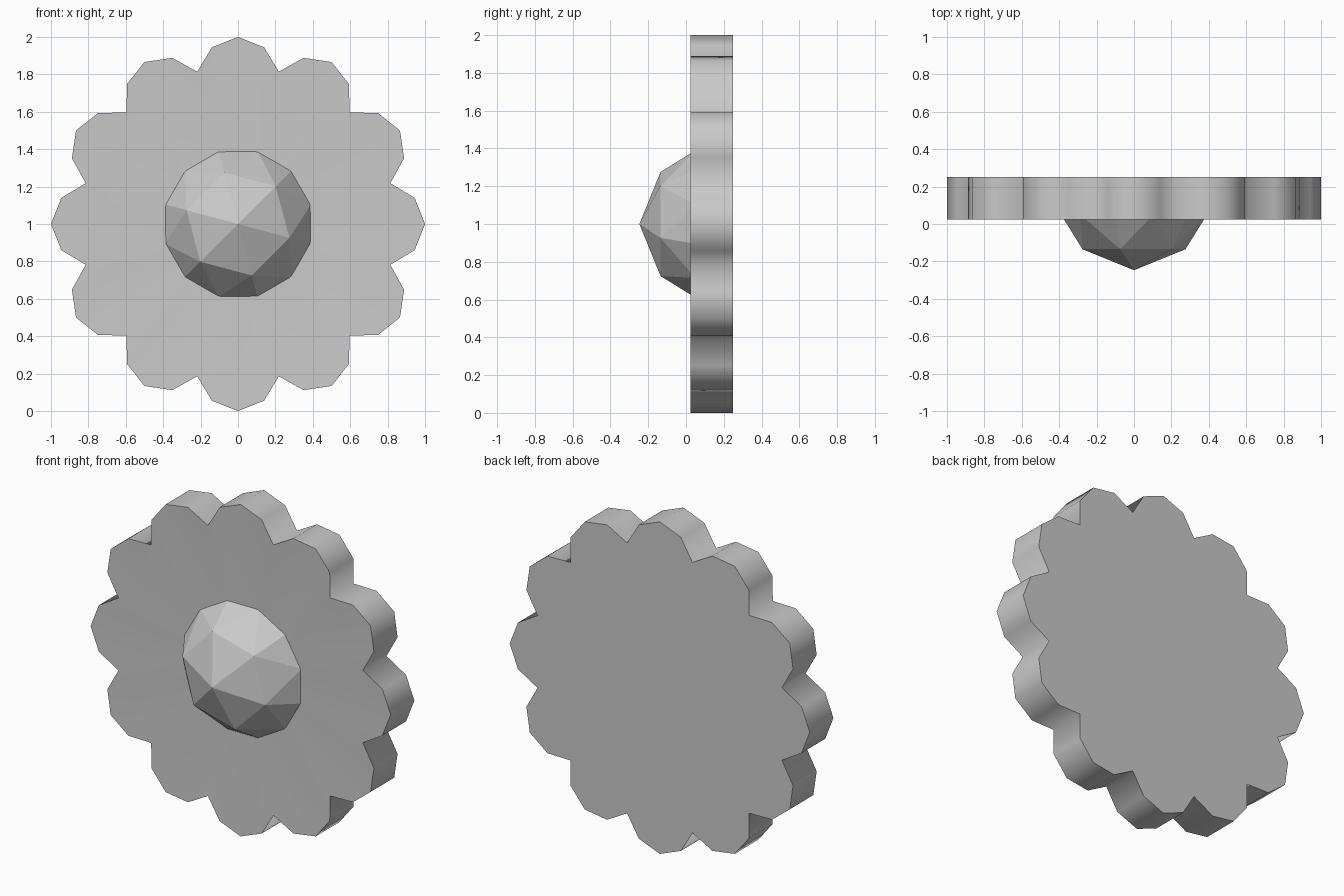
import bpy
import bmesh
from math import cos, sin, radians

cube = bpy.data.objects.get("Cube")
if cube:
    bpy.data.objects.remove(cube, do_unlink=True)

grey = bpy.data.materials.new("plain grey")
grey.use_nodes = True
colour = (0.588, 0.588, 0.588, 1)
grey.diffuse_color = colour
grey.node_tree.nodes["Principled BSDF"].inputs["Base Color"].default_value = colour


def point(bm, angle, radius, y):
    a = radians(angle)
    return bm.verts.new((radius * cos(a), y, 1 + radius * sin(a)))


def finish(bm, name):
    mesh = bpy.data.meshes.new(name)
    bm.to_mesh(mesh)
    bm.free()
    mesh.materials.append(grey)
    obj = bpy.data.objects.new(name, mesh)
    bpy.context.collection.objects.link(obj)
    return obj


# Flower disc: twelve petals, each a tip, two shoulders and a valley
PETALS = 12
OUTLINE = [(0, 1.0), (8.43, 0.955), (15, 0.843), (21.57, 0.955)]
outline = [(k * 360 / PETALS + a, r) for k in range(PETALS) for a, r in OUTLINE]
n = len(outline)

bm = bmesh.new()
centre = [point(bm, a, 0.36, 0.045) for a, r in outline]  # slightly dished front
front = [point(bm, a, r, 0.025) for a, r in outline]
back = [point(bm, a, r, 0.25) for a, r in outline]
bm.faces.new(centre)
bm.faces.new(back)
for inner, outer in ((centre, front), (front, back)):
    for i in range(n):
        j = (i + 1) % n
        bm.faces.new((inner[i], inner[j], outer[j], outer[i]))
bmesh.ops.recalc_face_normals(bm, faces=bm.faces)

# Smooth rim and face, crisp edges around both outlines
for face in bm.faces:
    face.smooth = True
for ring in (front, back):
    for i in range(n):
        bm.edges.get((ring[i], ring[(i + 1) % n])).smooth = False
finish(bm, "petal_disc")

# Faceted dome: pole, ring of six, ring of twelve
bm = bmesh.new()
pole = point(bm, 0, 0, -0.247)
six = [point(bm, 45 + 60 * k, 0.285, -0.135) for k in range(6)]
twelve = [point(bm, 45 + 30 * k, 0.404, 0.05) for k in range(12)]
for k in range(6):
    a, b = six[k], six[(k + 1) % 6]
    before, here, after = (twelve[(2 * k + d) % 12] for d in (-1, 0, 1))
    bm.faces.new((pole, a, b))
    bm.faces.new((a, after, b))
    bm.faces.new((a, here, after))
    bm.faces.new((a, before, here))
bm.faces.new(twelve)
bmesh.ops.recalc_face_normals(bm, faces=bm.faces)
finish(bm, "flower_centre")
